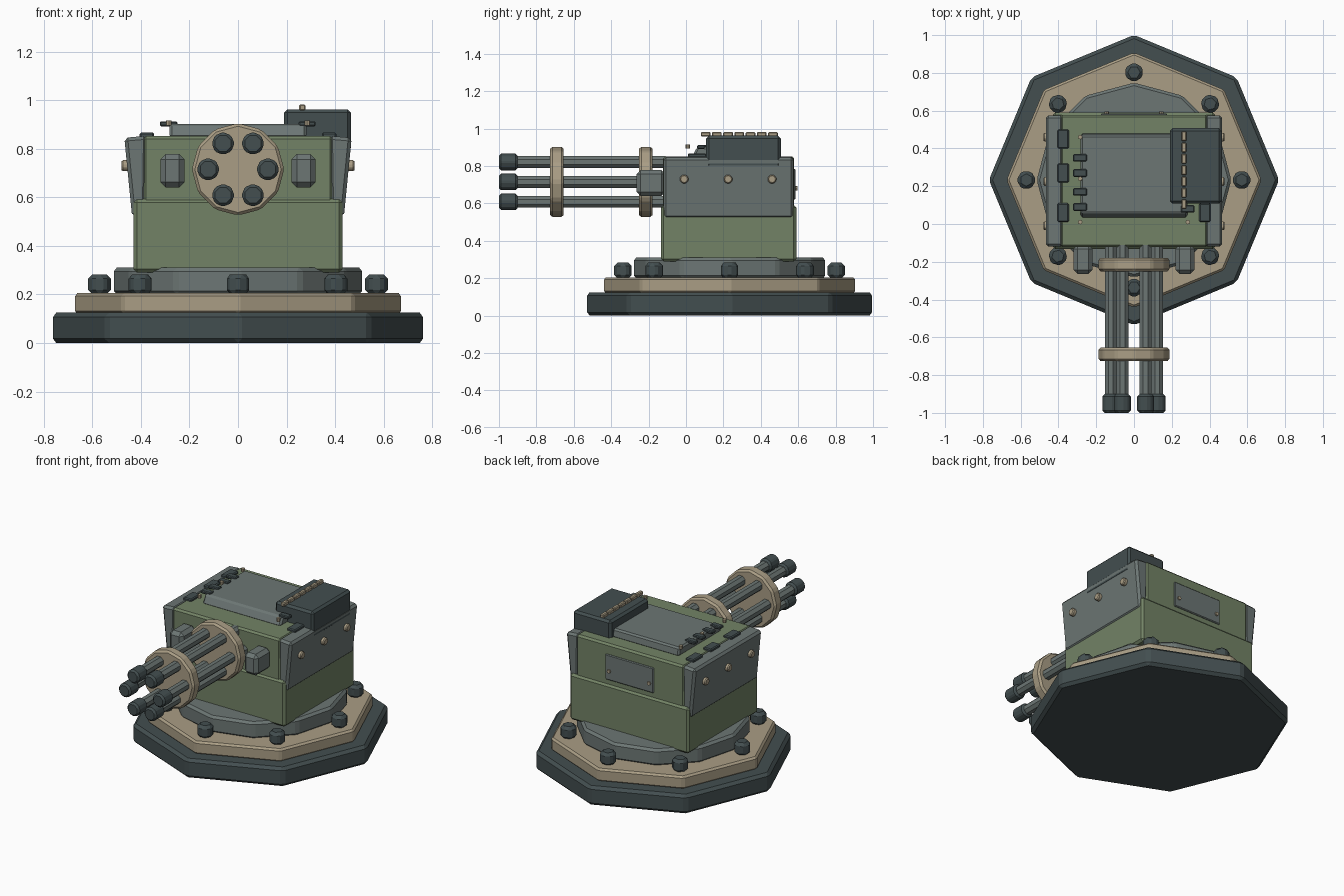
import bpy, bmesh, math
from mathutils import Matrix, Vector

if "Cube" in bpy.data.objects:
    bpy.data.objects.remove(bpy.data.objects["Cube"])


def material(name, rgb):
    m = bpy.data.materials.new(name)
    m.diffuse_color = (*rgb, 1)
    m.use_nodes = True
    m.node_tree.nodes["Principled BSDF"].inputs["Base Color"].default_value = m.diffuse_color
    return m


DARK = material("dark steel", (0.056, 0.077, 0.080))
GRAY = material("gray steel", (0.150, 0.182, 0.175))
GREEN = material("army green", (0.170, 0.226, 0.132))
TAN = material("sand tan", (0.400, 0.340, 0.235))


def finish(name, bm, mat, bevel):
    bmesh.ops.recalc_face_normals(bm, faces=bm.faces)
    mesh = bpy.data.meshes.new(name)
    bm.to_mesh(mesh)
    bm.free()
    mesh.materials.append(mat)
    ob = bpy.data.objects.new(name, mesh)
    bpy.context.collection.objects.link(ob)
    if bevel:
        mod = ob.modifiers.new("bevel", 'BEVEL')
        mod.width = bevel
        mod.segments = 1
        mod.limit_method = 'ANGLE'
        mod.angle_limit = math.radians(25)
    return ob


def box(name, x, y, z, mat, bevel=0.01):
    """Box from (min, max) ranges."""
    bm = bmesh.new()
    bmesh.ops.create_cube(bm, size=1)
    for v in bm.verts:
        v.co = Vector([(r[0] + r[1]) / 2 + c * (r[1] - r[0])
                       for r, c in zip((x, y, z), v.co)])
    return finish(name, bm, mat, bevel)


def cyl(name, a, b, radius, sides, mat, bevel=0.01, turn=0.0):
    """Prism with regular ends running from point a to point b."""
    a, b = Vector(a), Vector(b)
    d = b - a
    bm = bmesh.new()
    bmesh.ops.create_cone(bm, cap_ends=True, segments=sides, radius1=radius,
                          radius2=radius, depth=d.length)
    rot = Vector((0, 0, 1)).rotation_difference(d).to_matrix().to_4x4()
    bm.transform(Matrix.Translation((a + b) / 2) @ rot @ Matrix.Rotation(turn, 4, 'Z'))
    return finish(name, bm, mat, bevel)


def extrude(name, profile, axis, lo, hi, mat, bevel=0.01):
    """Extrude a 2D profile along x (profile y, z) or y (profile x, z)."""
    bm = bmesh.new()
    place = (lambda p, t: (t, p[0], p[1])) if axis == 'x' else (lambda p, t: (p[0], t, p[1]))
    face = bm.faces.new([bm.verts.new(place(p, lo)) for p in profile])
    new = bmesh.ops.extrude_face_region(bm, geom=[face])["geom"]
    step = Vector(place((0, 0), hi - lo))
    bmesh.ops.translate(bm, vec=step, verts=[g for g in new if isinstance(g, bmesh.types.BMVert)])
    return finish(name, bm, mat, bevel)


# Stepped base
CY = 0.233
cyl("base_foot", (0, CY, 0), (0, CY, 0.125), 0.768, 8, DARK, 0.018)
cyl("base_step", (0, CY, 0.12), (0, CY, 0.205), 0.675, 8, TAN, 0.012)
cyl("turntable", (0, CY, 0.20), (0, CY, 0.31), 0.515, 12, GRAY, 0.015)
for i in range(8):
    a = i * math.pi / 4
    x, y = 0.57 * math.cos(a), CY + 0.57 * math.sin(a)
    cyl("base_bolt", (x, y, 0.20), (x, y, 0.283), 0.054, 6, DARK, 0.018, a)

# Turret body
box("lower_body", (-0.43, 0.43), (-0.133, 0.59), (0.29, 0.592), GREEN, 0.014)
box("upper_body", (-0.39, 0.39), (-0.122, 0.578), (0.57, 0.852), GREEN, 0.012)

# Side armour with rivets and roof clamps
for s in (-1, 1):
    extrude("side_armour",
            [(s * 0.375, 0.853), (s * 0.468, 0.845), (s * 0.436, 0.52), (s * 0.38, 0.52)],
            'y', -0.12, 0.575, GRAY, 0.014)
    for y in (-0.01, 0.225, 0.46):
        cyl("armour_rivet", (s * 0.44, y, 0.73), (s * 0.479, y, 0.73), 0.025, 8, TAN, 0.006)
    for y in (0.06, 0.27, 0.45):
        box("roof_clamp", (s * 0.375 - 0.03, s * 0.375 + 0.03), (y - 0.05, y + 0.05),
            (0.84, 0.867), DARK, 0.006)
    # Front sensor pods
    box("front_pod", (s * 0.27 - 0.05, s * 0.27 + 0.05), (-0.265, -0.11), (0.64, 0.778), GRAY, 0.022)

# Roof hatch with hinges and bolts
extrude("roof_hatch", [(0.03, 0.845), (0.06, 0.902), (0.47, 0.902), (0.48, 0.845)],
        'x', -0.282, 0.282, GRAY, 0.01)
for y in (0.09, 0.17, 0.27, 0.35):
    box("hatch_hinge", (-0.322, -0.25), (y - 0.02, y + 0.02), (0.892, 0.912), DARK, 0.005)
box("feed_clip", (0.25, 0.32), (0.06, 0.10), (0.892, 0.912), DARK, 0.005)
for x, y in ((-0.285, 0.01), (0.285, 0.01), (-0.285, 0.24), (-0.285, 0.46)):
    cyl("hatch_bolt", (x, y, 0.895), (x, y, 0.916), 0.012, 8, TAN, 0)

# Rear service panel
box("rear_panel", (-0.175, 0.175), (0.57, 0.586), (0.62, 0.785), GRAY, 0.005)
for x in (-0.145, 0.145):
    cyl("rear_bolt", (x, 0.58, 0.68), (x, 0.595, 0.68), 0.012, 8, TAN, 0)

# Ammunition box and cartridge belt
box("ammo_box", (0.19, 0.465), (0.108, 0.507), (0.79, 0.962), DARK, 0.014)
for i in range(7):
    y = 0.105 + i * 0.06
    box("belt_link", (0.252, 0.278), (y - 0.026, y + 0.026), (0.957, 0.982), TAN, 0.005)

# Rotary gun
GZ = 0.715
for i in range(6):
    a = i * math.pi / 3
    x, z = 0.123 * math.cos(a), GZ + 0.123 * math.sin(a)
    cyl("barrel", (x, -0.92, z), (x, -0.11, z), 0.034, 8, GRAY, 0, math.pi / 8)
    cyl("muzzle", (x, -1.0, z), (x, -0.90, z), 0.048, 8, DARK, 0.012, math.pi / 8)
for y in (-0.69, -0.215):
    cyl("barrel_clamp", (0, y - 0.036, GZ), (0, y + 0.036, GZ), 0.19, 12, TAN, 0.012)
